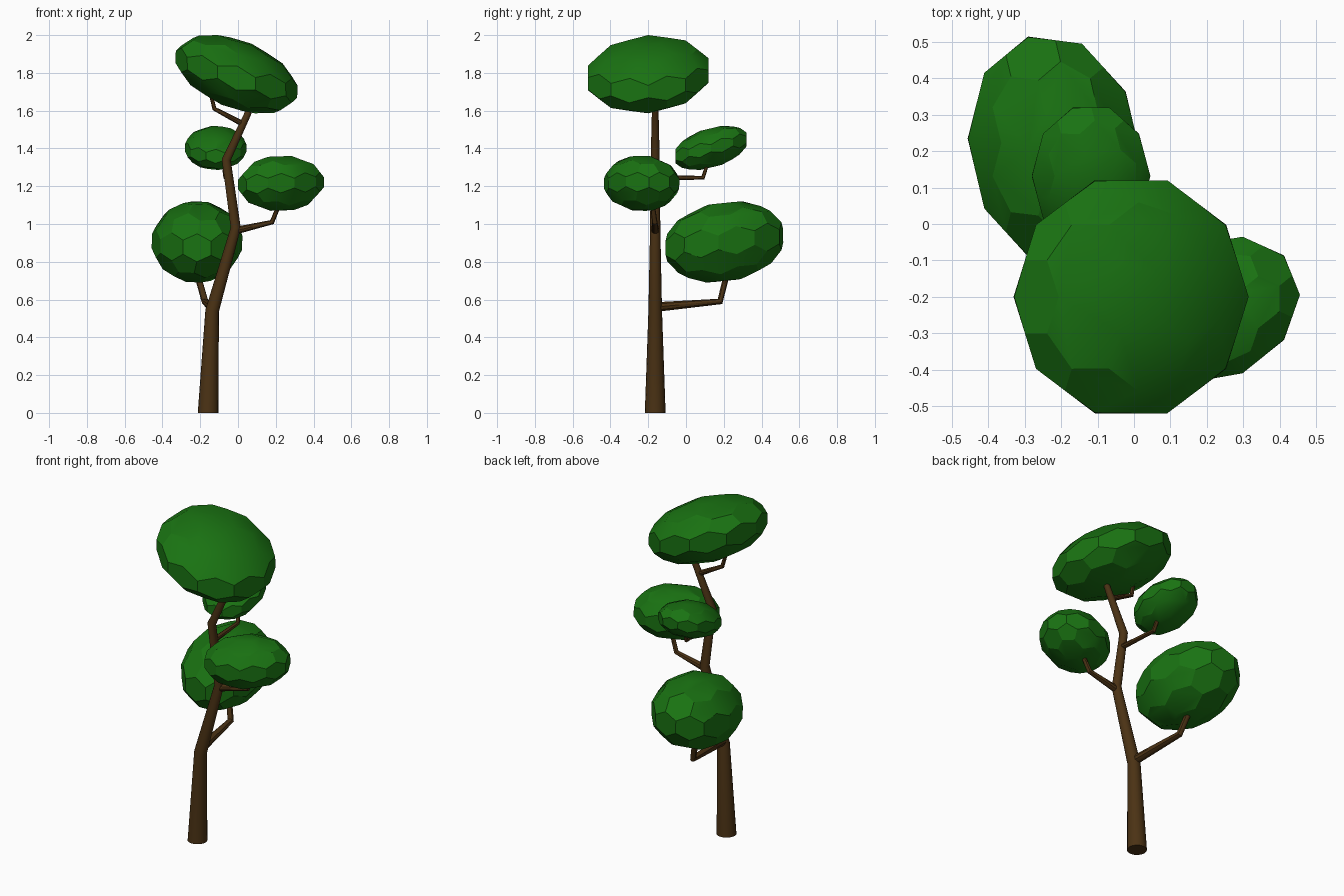
import bpy, bmesh, math
from mathutils import Vector, Matrix

if "Cube" in bpy.data.objects:
    bpy.data.objects.remove(bpy.data.objects["Cube"])


def material(name, color):
    m = bpy.data.materials.new(name)
    m.diffuse_color = (*color, 1)
    m.use_nodes = True
    m.node_tree.nodes["Principled BSDF"].inputs["Base Color"].default_value = m.diffuse_color
    return m


BARK = material("bark", (0.07, 0.032, 0.007))
LEAF = material("leaf", (0.01, 0.17, 0.006))


def finish(name, bm, mat, angle):
    bmesh.ops.recalc_face_normals(bm, faces=bm.faces)
    me = bpy.data.meshes.new(name)
    bm.to_mesh(me)
    bm.free()
    me.materials.append(mat)
    ob = bpy.data.objects.new(name, me)
    bpy.context.collection.objects.link(ob)
    bpy.ops.object.select_all(action='DESELECT')
    ob.select_set(True)
    bpy.context.view_layer.objects.active = ob
    bpy.ops.object.shade_smooth_by_angle(angle=math.radians(angle))


def limb(name, path, sides, first_dir=None):
    """Tapered tube along points (x, y, z, radius)."""
    bm = bmesh.new()
    pts = [Vector(p[:3]) for p in path]
    rings = []
    for i, p in enumerate(pts):
        a = (p - pts[i - 1]).normalized() if i else Vector()
        b = (pts[i + 1] - p).normalized() if i < len(pts) - 1 else Vector()
        d = Vector(first_dir) if i == 0 and first_dir else (a + b).normalized()
        # keep one reference side so the rings do not twist
        ref = Vector((0, 1, 0)) if abs(d.y) < 0.75 else Vector((1, 0, 0))
        if name == "branch_low" or name == "branch_back":
            ref = Vector((1, 0, 0))
        u = (ref - d * ref.dot(d)).normalized()
        v = d.cross(u)
        rings.append([bm.verts.new(p + path[i][3] * (u * math.cos(t) + v * math.sin(t)))
                      for t in (2 * math.pi * k / sides for k in range(sides))])
    for r, s in zip(rings, rings[1:]):
        for k in range(sides):
            n = (k + 1) % sides
            bm.faces.new((r[k], r[n], s[n], s[k]))
    bm.faces.new(rings[0])
    bm.faces.new(rings[-1])
    finish(name, bm, BARK, 35)


def foliage(name, centre, ext, xy=0.0, xz=0.0, yz=0.0):
    """Faceted ball of pentagons and hexagons, stretched and leaned to fit its extents."""
    ico = bmesh.new()
    bmesh.ops.create_icosphere(ico, subdivisions=2, radius=1)
    corners = [f.calc_center_median().normalized() for f in ico.faces]
    ico.free()
    # lean from the correlation between the axes
    k = (yz - xy * xz) / math.sqrt(1 - xy * xy)
    lean = Matrix(((1, 0, 0),
                   (xy, math.sqrt(1 - xy * xy), 0),
                   (xz, k, math.sqrt(1 - xz * xz - k * k))))
    corners = [lean @ c for c in corners]
    bm = bmesh.new()
    lo = [min(c[i] for c in corners) for i in range(3)]
    hi = [max(c[i] for c in corners) for i in range(3)]
    for c in corners:
        bm.verts.new([centre[i] + ext[i] * (2 * (c[i] - lo[i]) / (hi[i] - lo[i]) - 1)
                      for i in range(3)])
    bmesh.ops.convex_hull(bm, input=bm.verts)
    bmesh.ops.dissolve_limit(bm, angle_limit=math.radians(4), verts=bm.verts, edges=bm.edges)
    finish(name, bm, LEAF, 27)


# Trunk
limb("trunk", [(-.158, -.163, 0, .055), (-.137, -.163, .54, .036), (-.012, -.163, .98, .027),
               (-.062, -.163, 1.34, .024), (.05, -.163, 1.58, .018), (.085, -.163, 1.66, .014)],
     16, (0, 0, 1))

# Branches
limb("branch_low", [(-.137, -.163, .56, .027), (-.175, .18, .59, .018), (-.22, .22, .75, .017)], 10)
limb("branch_right", [(-.012, -.163, .965, .021), (.18, -.165, 1.01, .014), (.225, -.18, 1.12, .012)], 10)
limb("branch_back", [(-.045, -.163, 1.245, .016), (-.065, .09, 1.245, .012), (-.08, .12, 1.34, .01)], 10)
limb("branch_top", [(.025, -.163, 1.53, .016), (-.125, -.17, 1.61, .012), (-.15, -.18, 1.71, .01)], 10)

# Foliage
foliage("foliage_low", (-.217, .203, .905), (.24, .312, .215), xy=-.1, yz=.15)
foliage("foliage_right", (.228, -.235, 1.215), (.228, .2, .145), xy=.2, xz=.05)
foliage("foliage_back", (-.118, .132, 1.403), (.163, .188, .117), yz=.4)
foliage("foliage_top", (-.008, -.2, 1.793), (.323, .32, .207), xz=-.43, yz=.1)
